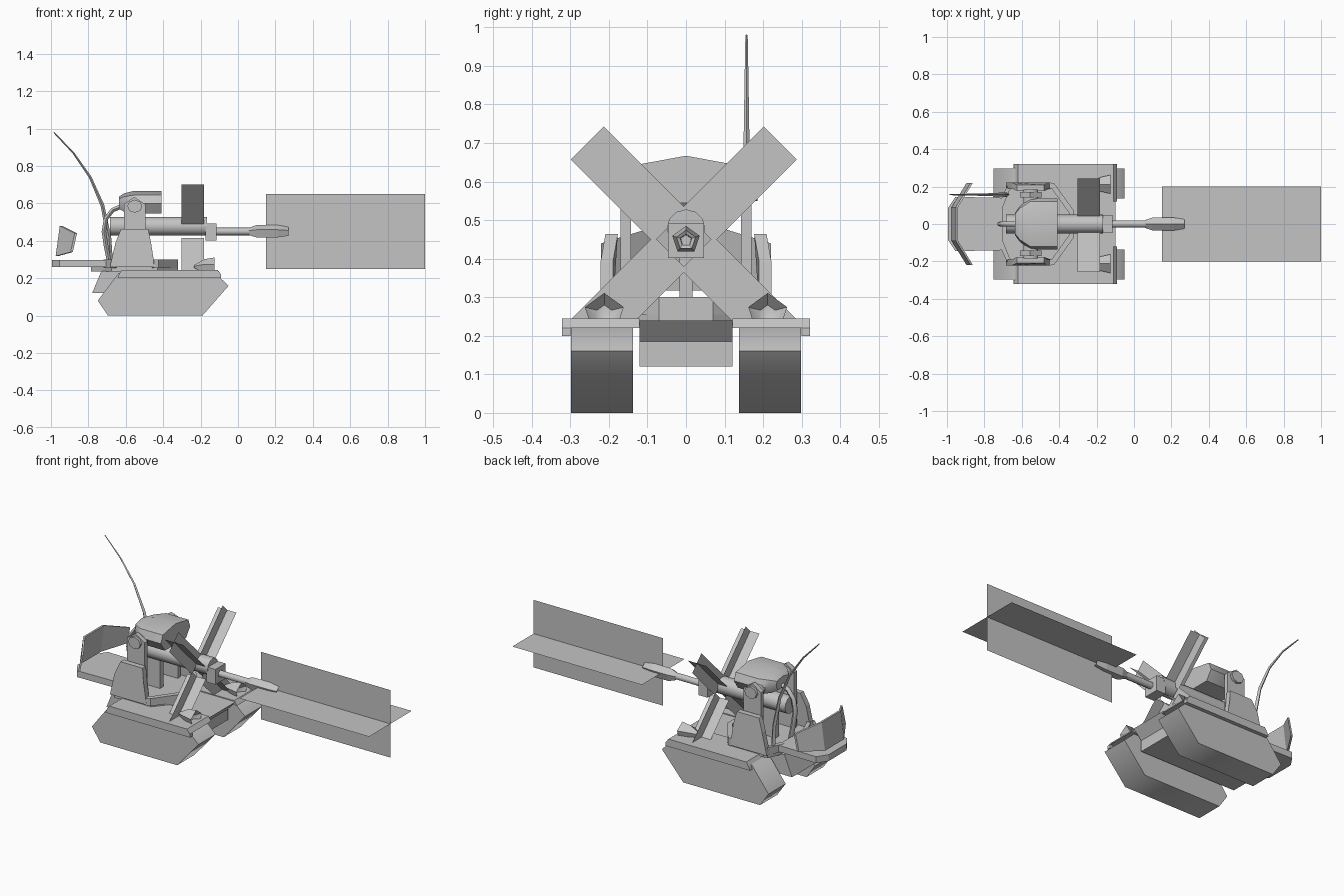
import bpy, bmesh, math
from mathutils import Vector, Matrix

if "Cube" in bpy.data.objects:
    bpy.data.objects.remove(bpy.data.objects["Cube"])

mat = bpy.data.materials.new("plain_grey")
mat.diffuse_color = (0.55, 0.55, 0.55, 1)
mat.use_nodes = True
mat.node_tree.nodes["Principled BSDF"].inputs["Base Color"].default_value = mat.diffuse_color


def make(name, verts, faces, smooth=None, fix=True):
    me = bpy.data.meshes.new(name)
    bm = bmesh.new()
    vs = [bm.verts.new(v) for v in verts]
    for f in faces:
        bm.faces.new([vs[i] for i in f])
    if fix:
        bmesh.ops.recalc_face_normals(bm, faces=bm.faces)
    bm.to_mesh(me)
    bm.free()
    me.materials.append(mat)
    ob = bpy.data.objects.new(name, me)
    bpy.context.collection.objects.link(ob)
    if smooth:
        bpy.context.view_layer.objects.active = ob
        ob.select_set(True)
        bpy.ops.object.shade_smooth_by_angle(angle=math.radians(smooth))
        ob.select_set(False)
    return ob


def loft(name, rings, smooth=None, caps=True):
    """Skin a list of equal-length closed rings."""
    n = len(rings[0])
    faces = [(r*n + i, r*n + (i+1) % n, (r+1)*n + (i+1) % n, (r+1)*n + i)
             for r in range(len(rings)-1) for i in range(n)]
    if caps:
        faces += [tuple(range(n)), tuple((len(rings)-1)*n + i for i in range(n))]
    return make(name, [v for r in rings for v in r], faces, smooth)


def side(name, prof, y0, y1, smooth=None, lean=None):
    """Extrude an x-z profile from y0 to y1."""
    s = lean or (lambda z: 0)
    return loft(name, [[(x, y + s(z), z) for x, z in prof] for y in (y0, y1)], smooth)


def plan(name, prof, z0, z1):
    return loft(name, [[(x, y, z) for x, y in prof] for z in (z0, z1)])


def ring_x(x, r, n, y=0, z=0.45):
    """Ring around the x axis with a corner on top."""
    return [(x, y + r*math.sin(2*math.pi*i/n), z + r*math.cos(2*math.pi*i/n)) for i in range(n)]


def tube(name, pts, radii, n=5):
    rings = []
    for i, p in enumerate(pts):
        d = (Vector(pts[min(i+1, len(pts)-1)]) - Vector(pts[max(i-1, 0)])).normalized()
        u = Vector((0, 1, 0))
        v = d.cross(u)
        rings.append([Vector(p) + radii[i]*(u*math.cos(2*math.pi*k/n) + v*math.sin(2*math.pi*k/n))
                      for k in range(n)])
    return loft(name, rings, 60)


def strip(name, path, z0, z1, t):
    """Upright wall of thickness t following an open x-y path (inset toward the turret centre)."""
    c = Vector((-0.55, 0))
    rings = []
    for p in path:
        a = Vector(p)
        b = a + (c - a).normalized()*t
        rings.append([(a.x, a.y, z0), (a.x, a.y, z1), (b.x, b.y, z1), (b.x, b.y, z0)])
    return loft(name, rings)


# hull between the tracks
side("hull", [(-0.78, 0.12), (-0.73, 0.24), (-0.10, 0.24), (-0.15, 0.185), (-0.15, 0.12)], -0.12, 0.12)

for s, tag in ((-1, "front"), (1, "back")):
    # tracks, fenders and lamps
    side("track_" + tag, [(-0.75, 0.08), (-0.695, 0), (-0.19, 0), (-0.05, 0.16), (-0.12, 0.225), (-0.64, 0.225)],
         s*0.137, s*0.298, 65)
    side("fender_" + tag, [(-0.637, 0.22), (-0.62, 0.245), (-0.11, 0.245), (-0.09, 0.22)], s*0.12, s*0.322)
    side("fender_lip_" + tag, [(-0.645, 0.2), (-0.637, 0.22), (-0.09, 0.22), (-0.09, 0.2)], s*0.30, s*0.322)
    loft("lamp_" + tag, [ring_x(-0.235, 0.008, 5, s*0.212, 0.262), ring_x(-0.18, 0.04, 5, s*0.212, 0.262),
                         ring_x(-0.125, 0.053, 5, s*0.212, 0.258), ring_x(-0.155, 0.02, 5, s*0.212, 0.26)], 50)
    # turret side walls, leaning in at the top
    side("turret_wall_" + tag, [(-0.685, 0.26), (-0.655, 0.39), (-0.625, 0.464), (-0.48, 0.464), (-0.465, 0.39),
                                (-0.445, 0.26)], s*0.19, s*0.222,
         lean=lambda z, s=s: -s*0.013 if z > 0.45 else 0)
    # gun bracket and trunnion
    side("gun_bracket_" + tag, [(-0.61, 0.26), (-0.61, 0.595), (-0.555, 0.635), (-0.495, 0.595), (-0.495, 0.26)],
         s*0.143, s*0.17)
    loft("trunnion_" + tag, [[(-0.552 + 0.04*math.cos(a*math.pi/4), y, 0.585 + 0.035*math.sin(a*math.pi/4))
                              for a in range(8)] for y in (s*0.10, s*0.185)], 50)

# turret floor and low rim
half = [(-0.785, 0.0), (-0.71, 0.11), (-0.675, 0.20), (-0.43, 0.20), (-0.32, 0.07)]
plan("turret_floor", half + [(x, -y) for x, y in half[:0:-1]], 0.235, 0.265)
rim = [(-0.45, 0.222), (-0.425, 0.215), (-0.32, 0.07)]
strip("front_rim", rim + [(x, -y) for x, y in rim[::-1]], 0.255, 0.30, 0.03)
for s, tag in ((-1, "front"), (1, "back")):
    strip("rear_rim_" + tag, [(-0.66, s*0.222), (-0.68, s*0.2), (-0.72, s*0.11)], 0.255, 0.30, 0.025)
side("centre_post", [(-0.60, 0.25), (-0.60, 0.44), (-0.5, 0.44), (-0.5, 0.25)], -0.017, 0.017)

# rear platform
plat = [(-0.70, 0.14), (-0.955, 0.145), (-0.995, 0.085)]
plan("rear_platform", plat + [(x, -y) for x, y in plat[::-1]], 0.26, 0.298)

# wrap-around rear shield
cols = [(0.22, -0.885, 0.34, 0.44), (0.09, -0.965, 0.318, 0.48)]
cols += [(-y, x, a, b) for y, x, a, b in cols[::-1]]
loft("rear_shield", [[(x - 0.01, y, a), (x + 0.012, y, b), (x + 0.024, y, b), (x + 0.002, y, a)]
                     for y, x, a, b in cols])

# gun body, block, barrel and muzzle
loft("gun_body", [ring_x(x, 0.05, 12, 0, 0.478) for x in (-0.685, -0.165)], 50)
side("gun_block", [(-0.175, 0.402), (-0.175, 0.492), (-0.115, 0.492), (-0.115, 0.402)], -0.047, 0.047)
loft("barrel", [ring_x(x, 0.021, 6) for x in (-0.12, 0.08)], 65)
loft("muzzle", [ring_x(x, r, 5, 0, 0.448) for x, r in
                ((0.06, 0.022), (0.10, 0.037), (0.21, 0.037), (0.27, 0.026), (0.265, 0.016), (0.2, 0.014))])

# faceted drum above the gun
sec = [(0, 0.667), (0.12, 0.645), (0.137, 0.6), (0.10, 0.545)]
sec += [(-y, z) for y, z in sec[:0:-1]]
loft("ammo_drum", [[(x, y*k, 0.6 + (z - 0.6)*h) for y, z in sec]
                   for x, k, h in ((-0.635, 0.45, 0.55), (-0.61, 0.7, 0.8), (-0.555, 1, 1), (-0.41, 1, 1))], 35)

# feed hose behind the drum, and whip antenna
tube("feed_hose", [(-0.61, 0, 0.59), (-0.67, 0, 0.565), (-0.705, 0, 0.52), (-0.717, 0, 0.45),
                   (-0.705, 0, 0.37), (-0.685, 0, 0.27)], [0.014]*6, 6)
tube("antenna", [(-0.68, 0.157, 0.26), (-0.69, 0.157, 0.42), (-0.725, 0.157, 0.59), (-0.79, 0.157, 0.74),
                 (-0.88, 0.157, 0.87), (-0.985, 0.157, 0.98)], [0.013, 0.012, 0.01, 0.007, 0.005, 0.003], 4)


# crossed flat sheets: long muzzle flash and four diagonal side flashes
def flash(name, base, tip, width, across):
    b, t = Vector(base), Vector(tip)
    u = Vector(across).normalized()
    v = (t - b).normalized().cross(u)
    pts = [p + k*w*width/2 for w in (u, v) for p, k in ((b, -1), (t, -1), (t, 1), (b, 1))]
    make(name, pts, [(0, 1, 2, 3), (4, 5, 6, 7)], fix=False)


flash("muzzle_flash", (0.15, 0, 0.45), (1, 0, 0.45), 0.4, (0, 1, 0))
for i in range(4):
    d = Vector((0, 1, 1)).normalized()
    d.rotate(Matrix.Rotation(i*math.pi/2, 3, 'X'))
    c = Vector((-0.242, -0.006, 0.45))
    flash("side_flash_%d" % (i+1), c + d*0.05, c + d*0.354, 0.121, (1, 0, 0))
